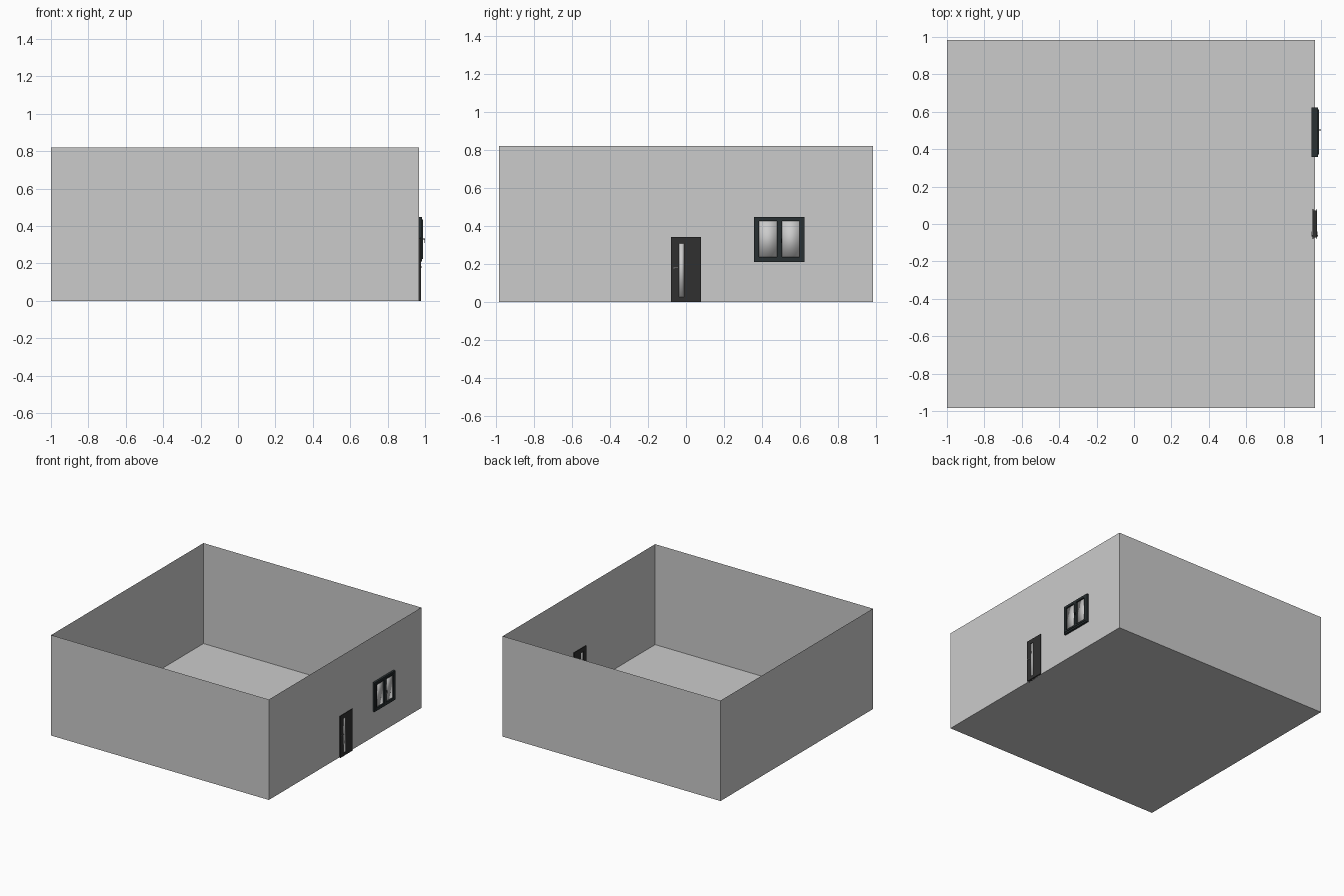
import bpy, bmesh, math
from mathutils import Matrix, Vector

if "Cube" in bpy.data.objects:
    bpy.data.objects.remove(bpy.data.objects["Cube"])


def material(name, rgb):
    m = bpy.data.materials.new(name)
    m.diffuse_color = (*rgb, 1)
    m.use_nodes = True
    m.node_tree.nodes["Principled BSDF"].inputs["Base Color"].default_value = m.diffuse_color
    return m


DARK = material("dark_door", (0.03, 0.03, 0.03))
FRAME = material("window_frame", (0.022, 0.03, 0.032))
GLASS = material("glass", (0.75, 0.75, 0.75))
METAL = material("metal", (0.3, 0.3, 0.3))


def finish(name, bm, mat=None, smooth=False):
    bmesh.ops.recalc_face_normals(bm, faces=bm.faces)
    me = bpy.data.meshes.new(name)
    bm.to_mesh(me)
    bm.free()
    if mat:
        me.materials.append(mat)
    for p in me.polygons:
        p.use_smooth = smooth
    ob = bpy.data.objects.new(name, me)
    bpy.context.collection.objects.link(ob)
    return ob


def add_box(bm, x, y, z):
    size = Vector((x[1] - x[0], y[1] - y[0], z[1] - z[0]))
    mid = Vector((sum(x), sum(y), sum(z))) / 2
    mat = Matrix.Translation(mid) @ Matrix.Diagonal((*size, 1))
    return bmesh.ops.create_cube(bm, size=1, matrix=mat)


def box(name, x, y, z, mat, smooth=False):
    bm = bmesh.new()
    add_box(bm, x, y, z)
    return finish(name, bm, mat, smooth)


def ring(name, x, y, z, inner_y, inner_z, mat):
    """Rectangular frame with an opening through x."""
    bm = bmesh.new()
    loops = []
    for px, (a, b), (c, d) in ((x[0], y, z), (x[1], y, z),
                               (x[1], inner_y, inner_z), (x[0], inner_y, inner_z)):
        loops.append([bm.verts.new((px, *p)) for p in ((a, c), (b, c), (b, d), (a, d))])
    for k in range(4):
        la, lb = loops[k], loops[(k + 1) % 4]
        for i in range(4):
            j = (i + 1) % 4
            bm.faces.new((la[i], la[j], lb[j], lb[i]))
    return finish(name, bm, mat)


def lever_handle(name, x0, side, y, z, length, reach):
    """Round spindle out of the leaf with a lever along y."""
    bm = bmesh.new()
    rot = Matrix.Rotation(math.pi / 2, 4, 'Y')
    bmesh.ops.create_cone(bm, cap_ends=True, segments=10, radius1=0.003, radius2=0.003, depth=reach,
                          matrix=Matrix.Translation((x0 + side * reach / 2, y, z)) @ rot)
    xe = x0 + side * reach
    add_box(bm, sorted((xe, xe - side * 0.003)), sorted((y, y + length)), (z - 0.002, z + 0.002))
    return finish(name, bm, METAL)


# Room shell: thin walls and floor, open top
bm = bmesh.new()
add_box(bm, (-1, 0.967), (-0.983, 0.983), (0, 0.82))
top = max(bm.faces, key=lambda f: f.calc_center_median().z)
bmesh.ops.delete(bm, geom=[top], context='FACES_ONLY')
finish("room_walls", bm)

# Door: core leaf, and a trim panel on each face around the glass slit
box("door_core", (0.959, 0.975), (-0.071, 0.071), (0, 0.335), DARK)
for tag, xs in (("inner", (0.954, 0.959)), ("outer", (0.975, 0.979))):
    ring(f"door_panel_{tag}", xs, (-0.079, 0.079), (0, 0.342), (-0.038, -0.011), (0.026, 0.307), DARK)
box("door_glass", (0.957, 0.9765), (-0.038, -0.011), (0.026, 0.307), GLASS, True)
lever_handle("door_handle_outer", 0.979, 1, -0.063, 0.18, 0.022, 0.006)
lever_handle("door_handle_inner", 0.954, -1, -0.063, 0.18, 0.022, 0.006)

# Window: outer frame, two sashes and panes
ring("window_frame", (0.949, 0.984), (0.358, 0.624), (0.21, 0.448), (0.371, 0.611), (0.223, 0.435), FRAME)
for tag, y in (("left", (0.371, 0.491)), ("right", (0.491, 0.611))):
    pane_y, pane_z = (y[0] + 0.013, y[1] - 0.013), (0.236, 0.425)
    ring(f"sash_{tag}", (0.952, 0.988), y, (0.223, 0.435), pane_y, pane_z, FRAME)
    box(f"pane_{tag}", (0.96, 0.976), pane_y, pane_z, GLASS, True)

# Window handle
bm = bmesh.new()
add_box(bm, (0.988, 0.999), (0.499, 0.504), (0.328, 0.333))
add_box(bm, (0.996, 0.999), (0.499, 0.504), (0.31, 0.333))
finish("window_handle", bm, FRAME)
